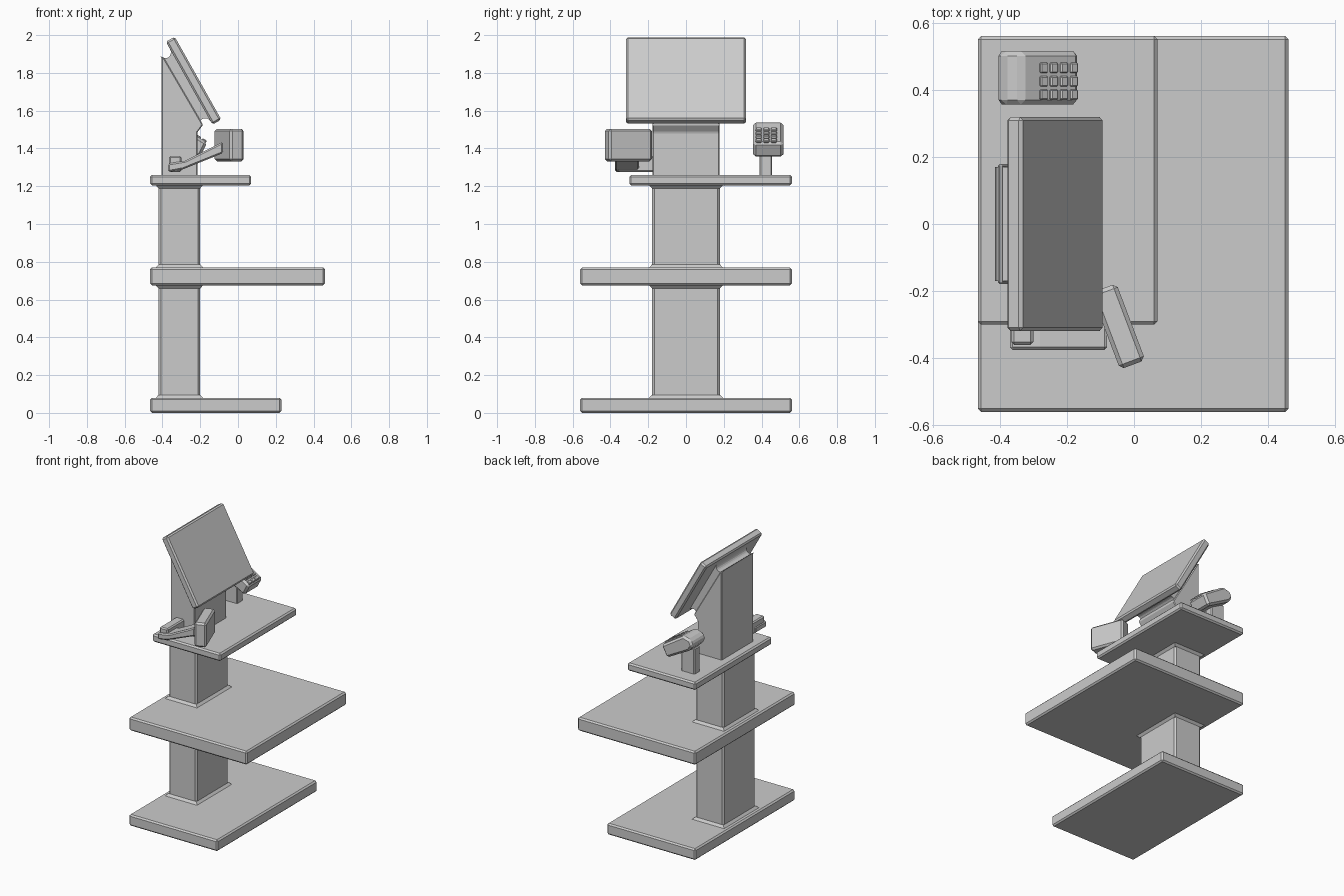
import bpy, bmesh, math
from mathutils import Matrix, Vector

cube = bpy.data.objects.get("Cube")
if cube:
    bpy.data.objects.remove(cube, do_unlink=True)

GREY = (0.6, 0.6, 0.6, 1)
grey = bpy.data.materials.new("plain_grey")
grey.use_nodes = True
grey.diffuse_color = GREY
grey.node_tree.nodes["Principled BSDF"].inputs["Base Color"].default_value = GREY


def finish(name, bm, bevel=0.0):
    """Turn a bmesh into a flat shaded object with chamfered edges."""
    bmesh.ops.recalc_face_normals(bm, faces=bm.faces[:])
    mesh = bpy.data.meshes.new(name)
    bm.to_mesh(mesh)
    bm.free()
    mesh.materials.append(grey)
    obj = bpy.data.objects.new(name, mesh)
    bpy.context.collection.objects.link(obj)
    if bevel:
        mod = obj.modifiers.new("chamfer", "BEVEL")
        mod.width = bevel
        mod.segments = 1
        mod.limit_method = "ANGLE"
        mod.angle_limit = math.radians(35)
    return obj


def box(name, x, y, z, bevel=0.01):
    """Box given by its ranges on each axis."""
    bm = bmesh.new()
    bmesh.ops.create_cube(bm, size=1)
    for v in bm.verts:
        v.co = [(r[0] + r[1]) / 2 + c * (r[1] - r[0]) for r, c in zip((x, y, z), v.co)]
    return finish(name, bm, bevel)


def side_prism(name, profile, y, bevel=0.0):
    """Extrude an x-z outline between two y positions."""
    bm = bmesh.new()
    face = bm.faces.new([bm.verts.new((px, y[0], pz)) for px, pz in profile])
    ext = bmesh.ops.extrude_face_region(bm, geom=[face])
    moved = [g for g in ext["geom"] if isinstance(g, bmesh.types.BMVert)]
    bmesh.ops.translate(bm, verts=moved, vec=(0, y[1] - y[0], 0))
    return finish(name, bm, bevel)


# Platforms and column
box("base", (-0.465, 0.23), (-0.56, 0.56), (0, 0.08))
box("desk_shelf", (-0.465, 0.46), (-0.56, 0.56), (0.675, 0.77))
box("upper_shelf", (-0.465, 0.07), (-0.30, 0.56), (1.205, 1.26))
box("column", (-0.42, -0.20), (-0.18, 0.18), (0.05, 1.23), 0.012)


# Flared collars where the column meets the platforms
def collar(name, z, direction):
    bm = bmesh.new()
    bmesh.ops.create_cube(bm, size=1)
    for v in bm.verts:
        wide = 0.015 if v.co.z < 0 else 0.0
        v.co = (-0.31 + 2 * v.co.x * (0.11 + wide), 2 * v.co.y * (0.18 + wide),
                z + direction * 0.016 * (v.co.z + 0.5))
    finish(name, bm)


for i, (z, direction) in enumerate([(0.08, 1), (0.675, -1), (0.77, 1), (1.205, -1)]):
    collar(f"column_collar_{i + 1}", z, direction)

# Screen post with sloping front
side_prism("screen_post", [(-0.405, 1.25), (-0.405, 1.885), (-0.395, 1.885), (-0.185, 1.525),
                           (-0.215, 1.485), (-0.215, 1.25)], (-0.178, 0.178), 0.008)

# Tilted screen and its bracket, laid out along and away from the screen back
ALONG = Vector((0.49, -0.872))
OUT = Vector((0.872, 0.49))
TOP = Vector((-0.382, 1.965))


def slope(s, n):
    return tuple(TOP + ALONG * s + OUT * n)


side_prism("screen", [slope(0, 0), slope(0.503, 0), slope(0.503, 0.054), slope(0, 0.054)],
           (-0.318, 0.318), 0.01)
arc = [math.pi * i / 10 for i in range(11)]
bracket = [slope(0.045 + 0.034 * math.sin(a), -0.031 - 0.031 * math.cos(a)) for a in arc]
bracket += [slope(0.485 - 0.034 * math.sin(a), -0.031 + 0.031 * math.cos(a)) for a in arc]
side_prism("screen_bracket", bracket, (-0.17, 0.17))

# Side arm holding the card reader
box("arm_mount", (-0.365, -0.30), (-0.36, -0.17), (1.275, 1.36), 0.008)
side_prism("reader_arm", [(-0.37, 1.275), (-0.29, 1.29), (-0.08, 1.375), (-0.08, 1.435),
                          (-0.28, 1.335), (-0.37, 1.32)], (-0.375, -0.25), 0.008)
reader = box("card_reader", (-0.04, 0.04), (-0.122, 0.122), (-0.086, 0.086), 0.012)
reader.matrix_world = Matrix.Translation((-0.047, -0.305, 1.418)) @ Matrix.Rotation(math.radians(20.7), 4, "Z")

# Keypad on its stand
box("keypad_stand", (-0.385, -0.28), (0.39, 0.455), (1.25, 1.44), 0.006)
side_prism("keypad_body", [(-0.41, 1.485), (-0.39, 1.525), (-0.335, 1.54), (-0.163, 1.43),
                           (-0.205, 1.35), (-0.38, 1.445)], (0.356, 0.515), 0.014)
key_tilt = math.atan2(0.11, 0.172)
for row in range(3):
    for col in range(4):
        x = -0.27 + col * 0.03
        top = 1.54 - (x + 0.335) * math.tan(key_tilt)
        key = box(f"key_{row + 1}_{col + 1}", (-0.013, 0.013), (-0.016, 0.016), (-0.008, 0.008), 0.004)
        key.matrix_world = Matrix.Translation((x, 0.385 + row * 0.04, top)) @ Matrix.Rotation(key_tilt, 4, "Y")
